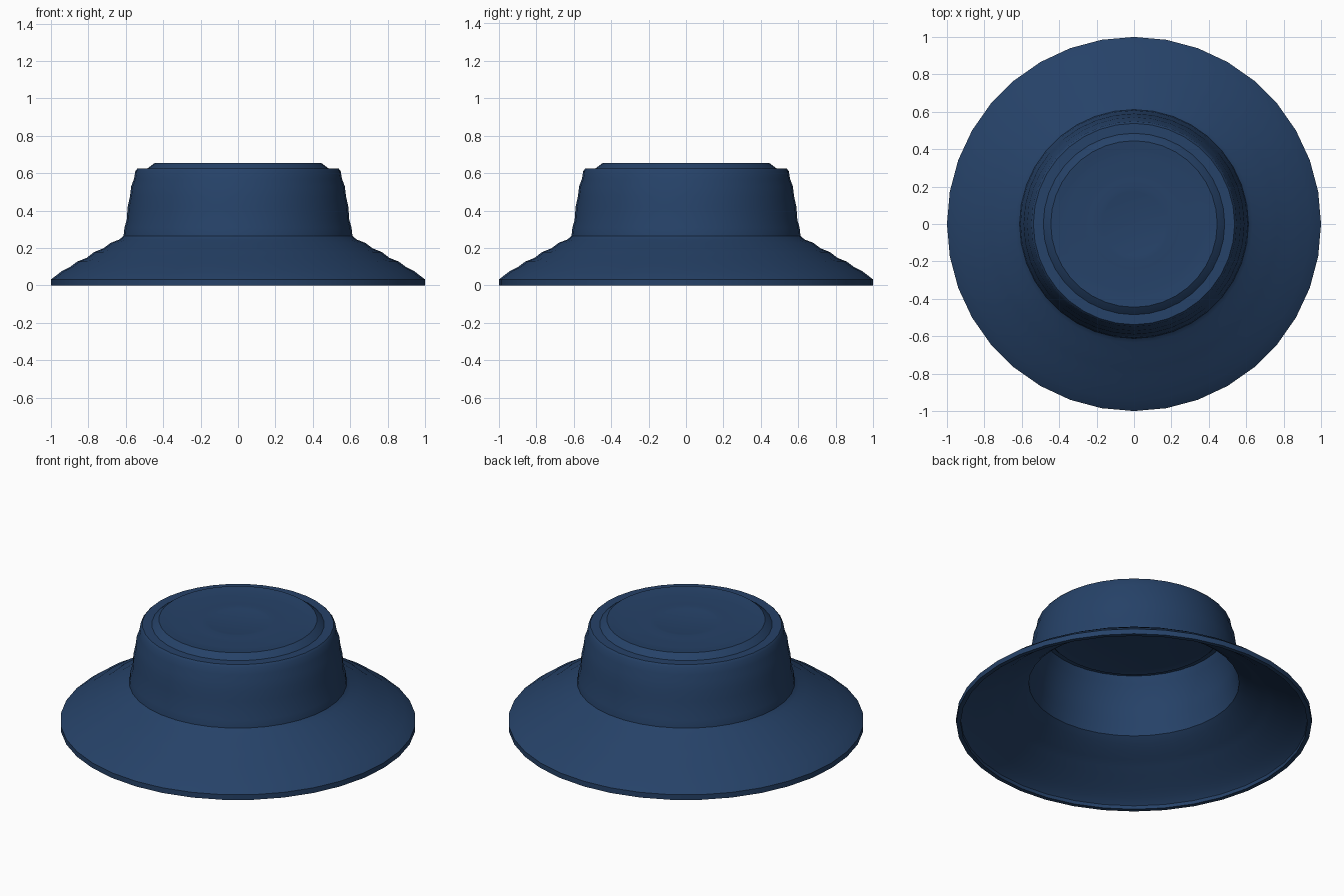
import bpy, math

if "Cube" in bpy.data.objects:
    bpy.data.objects.remove(bpy.data.objects["Cube"])

SIDES = 36

navy = bpy.data.materials.new("navy cloth")
navy.diffuse_color = (0.019, 0.054, 0.138, 1)
navy.use_nodes = True
navy.node_tree.nodes["Principled BSDF"].inputs["Base Color"].default_value = navy.diffuse_color


def lathe(name, profile, closed, angle=40):
    """Spin (radius, height) points round z; points on the axis become poles."""
    verts, faces, rings = [], [], []
    for r, z in profile:
        n = 1 if r == 0 else SIDES
        rings.append(range(len(verts), len(verts) + n))
        for i in range(n):
            a = 2 * math.pi * i / SIDES
            verts.append((r * math.cos(a), r * math.sin(a), z))
    pairs = list(zip(rings, rings[1:]))
    if closed:
        pairs.append((rings[-1], rings[0]))
    for a, b in pairs:
        for i in range(SIDES):
            j = (i + 1) % SIDES
            if len(a) == 1:
                faces.append((a[0], b[j], b[i]))
            elif len(b) == 1:
                faces.append((a[i], a[j], b[0]))
            else:
                faces.append((a[i], a[j], b[j], b[i]))
    mesh = bpy.data.meshes.new(name)
    mesh.from_pydata(verts, [], faces)
    mesh.materials.append(navy)
    obj = bpy.data.objects.new(name, mesh)
    bpy.context.collection.objects.link(obj)
    bpy.context.view_layer.objects.active = obj
    obj.select_set(True)
    bpy.ops.object.shade_smooth_by_angle(angle=math.radians(angle))
    obj.select_set(False)
    return obj


# Sloping brim: gently rippled outside, thin hem, hollow underneath
lathe("brim", [
    (0.975, 0.0), (1.0, 0.0), (1.0, 0.032), (0.94, 0.078), (0.90, 0.097),
    (0.86, 0.127), (0.81, 0.147), (0.77, 0.178), (0.72, 0.198),
    (0.68, 0.228), (0.635, 0.245), (0.612, 0.265),
    (0.592, 0.255), (0.63, 0.225), (0.67, 0.205), (0.72, 0.174),
    (0.77, 0.153), (0.81, 0.123), (0.86, 0.102), (0.90, 0.073),
    (0.94, 0.053), (0.975, 0.022)], True)

# Tapered crown wall with rounded top shoulder
lathe("crown_wall", [
    (0.592, 0.255), (0.612, 0.265), (0.607, 0.31), (0.595, 0.35),
    (0.590, 0.42), (0.578, 0.475), (0.571, 0.53), (0.556, 0.57),
    (0.549, 0.612), (0.538, 0.625), (0.47, 0.625), (0.47, 0.605),
    (0.525, 0.605), (0.538, 0.56), (0.553, 0.52), (0.570, 0.42),
    (0.577, 0.35), (0.588, 0.30)], True)

# Raised round top panel with faint concentric rings, thin underneath
lathe("crown_top", [
    (0, 0.605), (0.20, 0.605), (0.44, 0.600), (0.485, 0.590),
    (0.50, 0.607), (0.485, 0.625), (0.445, 0.655), (0.41, 0.651), (0.36, 0.645),
    (0.29, 0.648), (0.24, 0.642), (0.20, 0.648), (0.17, 0.642),
    (0, 0.642)], False)
